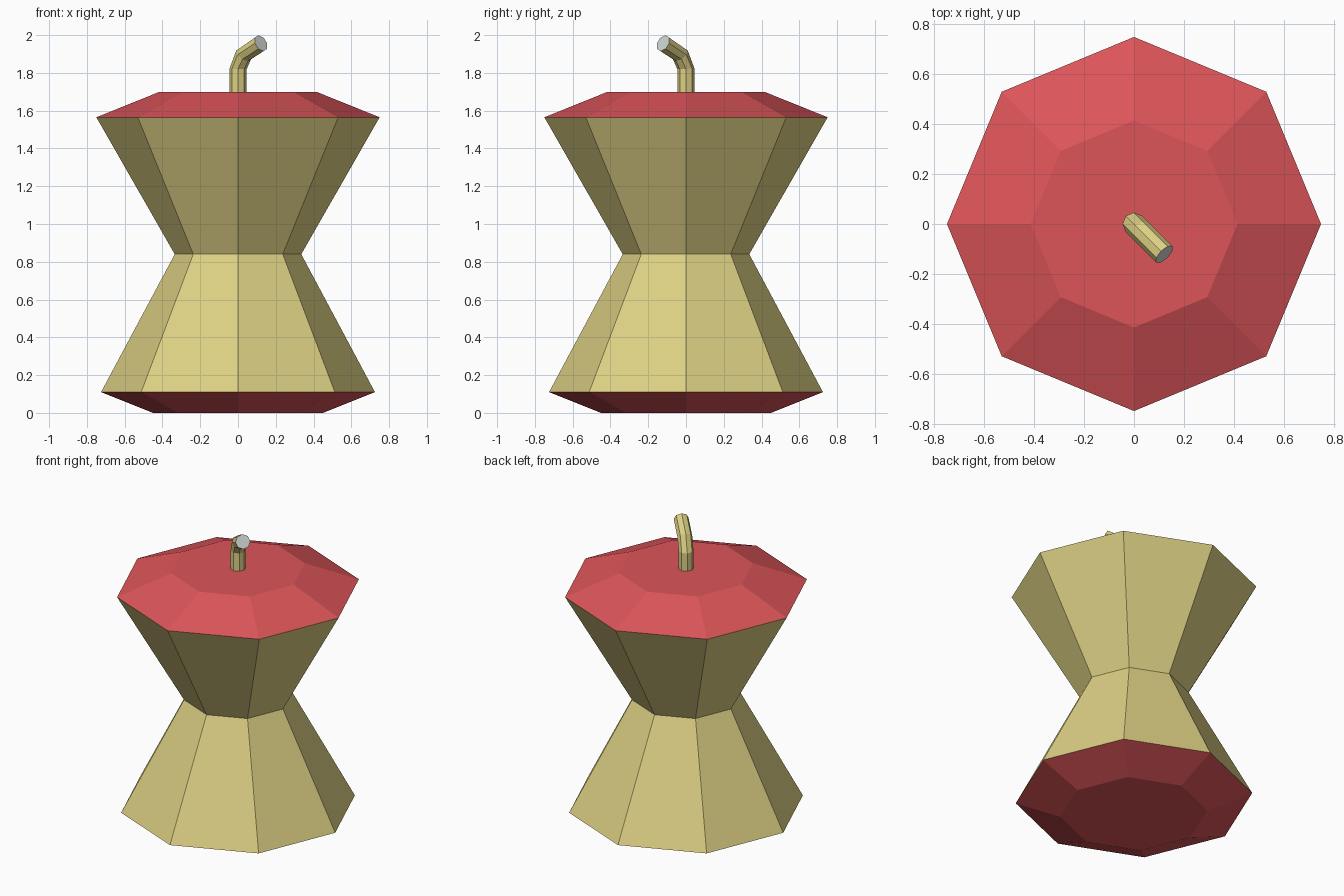
import bpy, bmesh, math
from mathutils import Vector

if "Cube" in bpy.data.objects:
    bpy.data.objects.remove(bpy.data.objects["Cube"])


def material(name, color):
    m = bpy.data.materials.new(name)
    m.diffuse_color = (*color, 1)
    m.use_nodes = True
    m.node_tree.nodes["Principled BSDF"].inputs["Base Color"].default_value = m.diffuse_color
    return m


def loft(name, rings, mats, caps):
    """Bridge 8-sided rings (centre, axis, radius); caps = (start, end) material index or None."""
    bm = bmesh.new()
    loops = []
    side = Vector((1, 1, 0)).normalized()
    for centre, axis, r in rings:
        n = Vector(axis).normalized()
        v = n.cross(side)
        # ring starts on the diagonal, so corners fall on the x and y axes
        loops.append([bm.verts.new(Vector(centre) + r * (side * math.cos(a) + v * math.sin(a)))
                      for a in (i * math.tau / 8 for i in range(8))])
    for a, b in zip(loops, loops[1:]):
        for i in range(8):
            j = (i + 1) % 8
            bm.faces.new((a[i], a[j], b[j], b[i]))
    for loop, idx in ((loops[0][::-1], caps[0]), (loops[-1], caps[1])):
        if idx is not None:
            bm.faces.new(loop).material_index = idx
    me = bpy.data.meshes.new(name)
    bm.to_mesh(me)
    bm.free()
    for m in mats:
        me.materials.append(m)
    ob = bpy.data.objects.new(name, me)
    bpy.context.collection.objects.link(ob)
    return ob


def turned(name, profile, mat, caps):
    return loft(name, [((0, 0, z), (0, 0, 1), r) for r, z in profile], [mat], caps)


red = material("red_skin", (0.72, 0.09, 0.10))
cream = material("pale_flesh", (0.72, 0.63, 0.23))
grey = material("stem_cut", (0.6, 0.65, 0.62))

# Skin left at the bottom and top, bitten flesh between
turned("bottom_skin", [(0.45, 0), (0.725, 0.11)], red, (0, None))
turned("flesh", [(0.725, 0.11), (0.335, 0.84), (0.75, 1.565)], cream, (None, None))
turned("top_skin", [(0.75, 1.565), (0.415, 1.70)], red, (None, 0))

# Stem bending towards the front right
path = [(0, 1.70, 90), (0, 1.82, 90), (0.042, 1.895, 45), (0.172, 1.957, 24)]
rings = []
for d, z, elev in path:
    e, h = math.radians(elev), d * math.sqrt(0.5)
    c = math.cos(e) * math.sqrt(0.5)
    rings.append(((h, -h, z), (c, -c, math.sin(e)), 0.046))
loft("stem", rings, [cream, grey], (None, 1))
